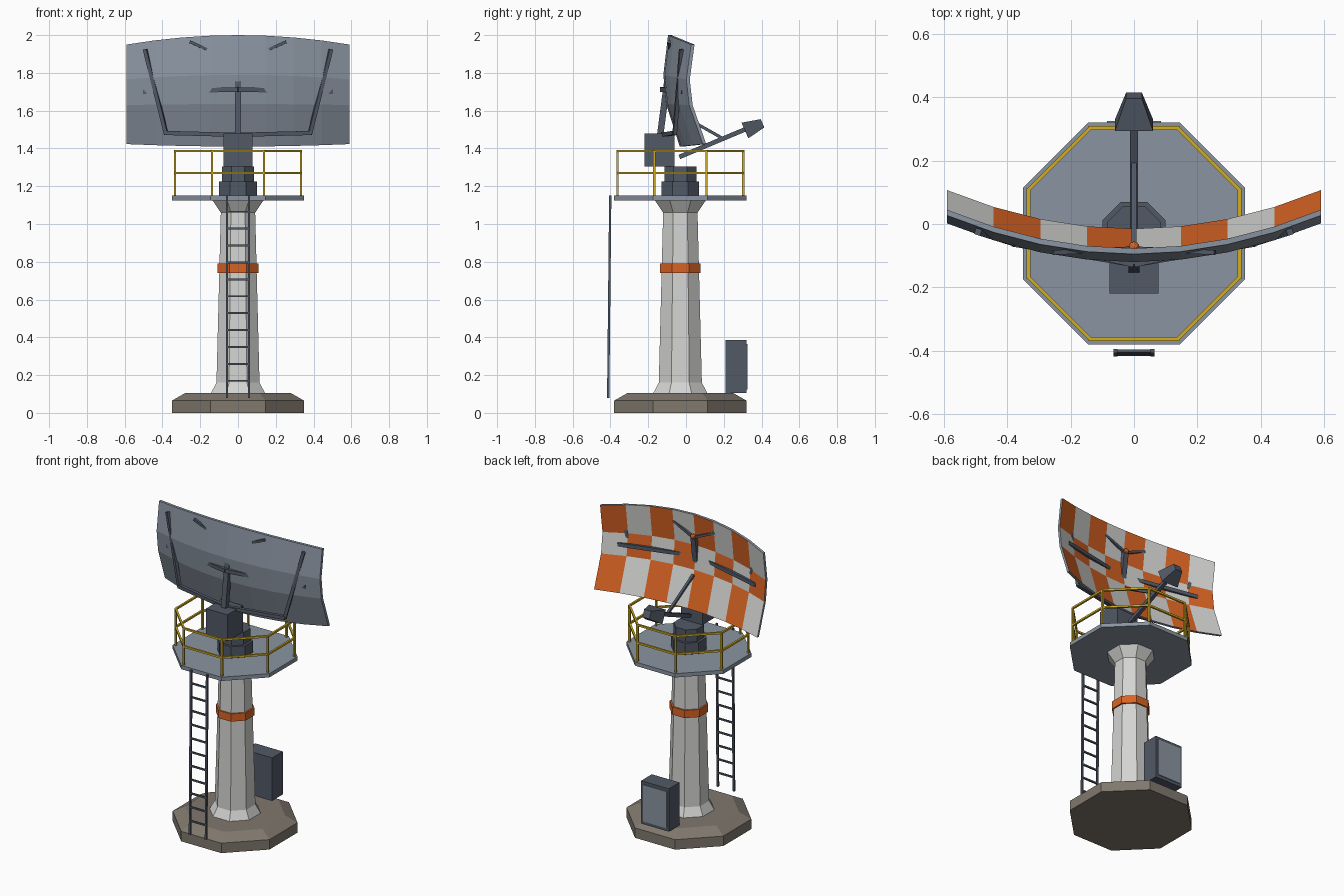
import bpy, bmesh, math
from mathutils import Vector, Matrix

if "Cube" in bpy.data.objects:
    bpy.data.objects.remove(bpy.data.objects["Cube"])

CY = -0.03  # tower axis


def srgb(r, g, b):
    return tuple(((c + 0.055) / 1.055) ** 2.4 for c in (r, g, b)) + (1.0,)


def mat(name, *rgb):
    m = bpy.data.materials.new(name)
    m.diffuse_color = srgb(*rgb)
    m.use_nodes = True
    m.node_tree.nodes["Principled BSDF"].inputs["Base Color"].default_value = m.diffuse_color
    return m


WHITE = mat("off_white", 0.83, 0.83, 0.82)
ORANGE = mat("orange", 0.85, 0.39, 0.14)
STEEL = mat("steel_grey", 0.54, 0.58, 0.63)
DARK = mat("dark_grey", 0.32, 0.35, 0.40)
YELLOW = mat("yellow", 0.82, 0.68, 0.14)
STONE = mat("concrete", 0.50, 0.47, 0.43)


def finish(name, bm, *mats):
    bmesh.ops.recalc_face_normals(bm, faces=bm.faces)
    me = bpy.data.meshes.new(name)
    bm.to_mesh(me)
    bm.free()
    for m in mats:
        me.materials.append(m)
    ob = bpy.data.objects.new(name, me)
    bpy.context.collection.objects.link(ob)
    return ob


def corner(apothem, i, z):
    a = math.radians(22.5 + 45 * i)
    r = apothem / math.cos(math.radians(22.5))
    return Vector((r * math.cos(a), CY + r * math.sin(a), z))


def octagon(name, rings, m):
    """Stack of octagonal rings (z, apothem)."""
    bm = bmesh.new()
    rows = [[bm.verts.new(corner(ap, i, z)) for i in range(8)] for z, ap in rings]
    for a, b in zip(rows, rows[1:]):
        for i in range(8):
            j = (i + 1) % 8
            bm.faces.new((a[i], a[j], b[j], b[i]))
    bm.faces.new(rows[0][::-1])
    bm.faces.new(rows[-1])
    return finish(name, bm, m)


def add_box(bm, lo, hi):
    lo, hi = Vector(lo), Vector(hi)
    s = hi - lo
    bmesh.ops.create_cube(bm, size=1, matrix=Matrix.Translation((lo + hi) / 2)
                          @ Matrix.Diagonal((s.x, s.y, s.z, 1)))


def box(name, lo, hi, m):
    bm = bmesh.new()
    add_box(bm, lo, hi)
    return finish(name, bm, m)


def beams(name, segs, w, m):
    """Square bars between pairs of points."""
    bm = bmesh.new()
    for a, b in segs:
        a, b = Vector(a), Vector(b)
        d = b - a
        rot = d.to_track_quat('Z', 'Y').to_matrix().to_4x4()
        bmesh.ops.create_cube(bm, size=1, matrix=Matrix.Translation((a + b) / 2) @ rot
                              @ Matrix.Diagonal((w, w, d.length, 1)))
    return finish(name, bm, m)


def both(a, b):
    """A bar and its mirror image in x."""
    return [((s * a[0], a[1], a[2]), (s * b[0], b[1], b[2])) for s in (-1, 1)]


# Foundation, tower, stripe and deck
octagon("foundation", [(0, 0.35), (0.065, 0.35), (0.105, 0.28)], STONE)
octagon("tower", [(0.105, 0.143), (0.16, 0.114), (1.06, 0.091), (1.125, 0.135)], WHITE)
octagon("tower_stripe", [(0.74, 0.108), (0.79, 0.108)], ORANGE)
octagon("deck", [(1.125, 0.35), (1.15, 0.35)], STEEL)

# Guard rail: posts at the corners, two rails
rail = []
for i in range(8):
    rail.append((corner(0.333, i, 1.15), corner(0.333, i, 1.39)))
    for z in (1.27, 1.387):
        rail.append((corner(0.333, i, z), corner(0.333, i + 1, z)))
beams("guard_rail", rail, 0.012, YELLOW)

# Ladder
ladder = both((0.058, -0.412, 0.08), (0.058, -0.401, 1.15))
beams("ladder_stiles", ladder, 0.012, DARK)
beams("ladder_rungs", [((-0.058, -0.411 + 0.001 * k, 0.17 + 0.0895 * k),
                        (0.058, -0.411 + 0.001 * k, 0.17 + 0.0895 * k))
                       for k in range(11)], 0.01, DARK)

# Equipment cabinet with door panel on its back
box("cabinet", (-0.1, 0.21, 0.105), (0.1, 0.32, 0.385), DARK)
box("cabinet_door", (-0.085, 0.318, 0.125), (0.085, 0.325, 0.365), STEEL)

# Turntable and drive housing
octagon("turntable", [(1.15, 0.1), (1.225, 0.1), (1.225, 0.085), (1.305, 0.085)], DARK)
box("drive_housing", (-0.077, -0.22, 1.305), (0.077, -0.06, 1.478), DARK)

# Curved reflector: 8 columns by 3 rows, checkered on the hollow side
PROFILE = [(-0.095, 2.0, -0.05), (-0.12, 1.79, -0.025),
           (-0.105, 1.635, -0.005), (-0.033, 1.41, 0.013)]  # y, z, z shift at the ends
THICK = 0.018
bm = bmesh.new()


def sheet(offset):
    rows = []
    for y, z, dz in PROFILE:
        row = []
        for i in range(9):
            t = (i - 4) / 4
            row.append(bm.verts.new((0.59 * t, y + 0.122 * t * t + offset, z + dz * t * t)))
        rows.append(row)
    return rows


front, back = sheet(0), sheet(THICK)
for r in range(3):
    for c in range(8):
        for s, sheet_rows in enumerate((front, back)):
            a, b = sheet_rows[r], sheet_rows[r + 1]
            f = bm.faces.new((a[c], a[c + 1], b[c + 1], b[c]))
            f.material_index = (1 + (r + c) % 2) if s else 0
    for c in (0, 8):
        bm.faces.new((front[r][c], front[r + 1][c], back[r + 1][c], back[r][c]))
for r in (0, 3):
    for c in range(8):
        bm.faces.new((front[r][c], front[r][c + 1], back[r][c + 1], back[r][c]))
finish("reflector", bm, STEEL, WHITE, ORANGE)

# Support frame of the reflector
beams("center_post", [((0, -0.138, 1.46), (0, -0.086, 1.855))], 0.034, DARK)
beams("lower_arms", both((0, -0.125, 1.472), (0.385, -0.06, 1.482)), 0.022, DARK)
beams("side_struts", both((0.38, -0.06, 1.475), (0.492, -0.025, 1.925)), 0.02, DARK)
beams("cross_arms", both((0, -0.125, 1.712), (0.5, -0.012, 1.70)), 0.024, DARK)
beams("upper_struts", both((0, -0.078, 1.85), (0.255, -0.09, 1.965)), 0.015, DARK)

# Orange beacon on top of the post
bm = bmesh.new()
bmesh.ops.create_icosphere(bm, subdivisions=2, radius=0.017,
                           matrix=Matrix.Translation((0, -0.072, 1.858)))
finish("beacon", bm, ORANGE)

# Feed boom, brace and horn
beams("feed_boom", [((0, -0.035, 1.355), (0, 0.33, 1.508))], 0.024, DARK)
beams("feed_brace", [((0, -0.075, 1.605), (0, 0.2, 1.45))], 0.016, DARK)
bm = bmesh.new()
up = Vector((0, -0.4, 0.917))
ends = []
for cen, hx, hz in (((0, 0.312, 1.495), 0.06, 0.045), ((0, 0.405, 1.533), 0.025, 0.024)):
    ends.append([bm.verts.new(Vector(cen) + Vector((sx * hx, 0, 0)) + up * sz * hz)
                 for sx, sz in ((-1, -1), (1, -1), (1, 1), (-1, 1))])
for i in range(4):
    j = (i + 1) % 4
    bm.faces.new((ends[0][i], ends[0][j], ends[1][j], ends[1][i]))
bm.faces.new(ends[0])
bm.faces.new(ends[1])
finish("feed_horn", bm, DARK)
